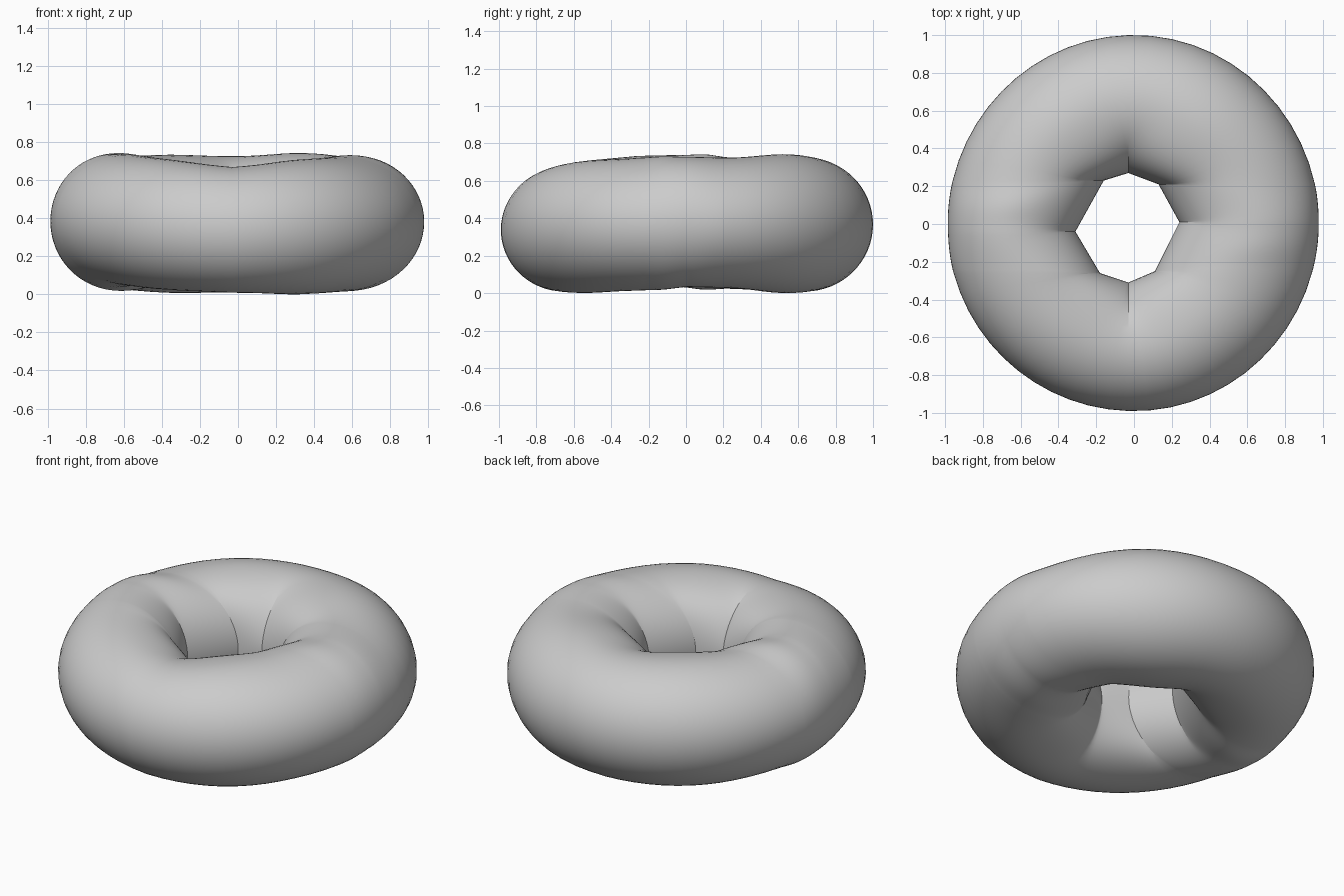
import bpy, bmesh
from math import sin, cos, pi, tan, atan2
from mathutils import Vector

if "Cube" in bpy.data.objects:
    bpy.data.objects.remove(bpy.data.objects["Cube"])

# Eight upright oval sections, anticlockwise from the front:
# axis they lie along, fixed coordinate, inner, outer, bottom z, top z,
# and the height bulge of the span leading to the next section
SECTIONS = [
    ('y', -0.03, -0.31, -0.990, 0.005, 0.665, 0.01),
    ('x', -0.25, 0.11, 0.945, 0.010, 0.720, 0.005),
    ('x', 0.01, 0.24, 0.978, 0.030, 0.725, 0.00),
    ('x', 0.21, 0.13, 0.958, 0.025, 0.720, 0.018),
    ('y', -0.03, 0.27, 1.000, 0.005, 0.722, 0.008),
    ('x', 0.23, -0.16, -0.960, 0.020, 0.722, 0.01),
    ('x', -0.04, -0.31, -0.985, 0.030, 0.735, 0.00),
    ('x', -0.26, -0.18, -0.955, 0.045, 0.730, 0.005),
]
NP, NT = 64, 12


def section_point(s, phi):
    axis, fixed, inner, outer, lo, hi, _ = s
    r = (inner + outer) / 2 + (outer - inner) / 2 * cos(phi)
    z = (lo + hi) / 2 + (hi - lo) / 2 * sin(phi)
    return Vector((r, fixed, z)) if axis == 'x' else Vector((fixed, r, z))


def span_point(a, b, phi, t):
    # Round on the outside, fading to straight spans around the hole
    p, q = section_point(a, phi), section_point(b, phi)
    w = min(1.0, max(0.0, (1 + cos(phi)) * 1.0))
    w = w * w * (3 - 2 * w)
    turn = (atan2(q.y, q.x) - atan2(p.y, p.x)) % (2 * pi)
    k = 4 / 3 * tan(turn / 4) * w
    h0 = p + k * Vector((-p.y, p.x, 0))
    h1 = q - k * Vector((-q.y, q.x, 0))
    u = 1 - t
    c = u**3 * p + 3 * u * u * t * h0 + 3 * u * t * t * h1 + t**3 * q
    c.z = p.z + (q.z - p.z) * t + a[6] * sin(pi * t) ** 2 * sin(phi)
    return c


bm = bmesh.new()
rings = []
for i, a in enumerate(SECTIONS):
    b = SECTIONS[(i + 1) % len(SECTIONS)]
    for j in range(NT):
        rings.append([bm.verts.new(span_point(a, b, 2 * pi * k / NP, j / NT))
                      for k in range(NP)])
for i, r in enumerate(rings):
    n = rings[(i + 1) % len(rings)]
    for k in range(NP):
        m = (k + 1) % NP
        bm.faces.new((r[k], n[k], n[m], r[m]))

# Rest on the ground
low = min(v.co.z for v in bm.verts)
for v in bm.verts:
    v.co.z -= low
bmesh.ops.recalc_face_normals(bm, faces=bm.faces)

mesh = bpy.data.meshes.new("ring_cushion")
bm.to_mesh(mesh)
bm.free()
obj = bpy.data.objects.new("ring_cushion", mesh)
bpy.context.collection.objects.link(obj)
bpy.context.view_layer.objects.active = obj
obj.select_set(True)
bpy.ops.object.shade_smooth_by_angle(angle=0.3)
